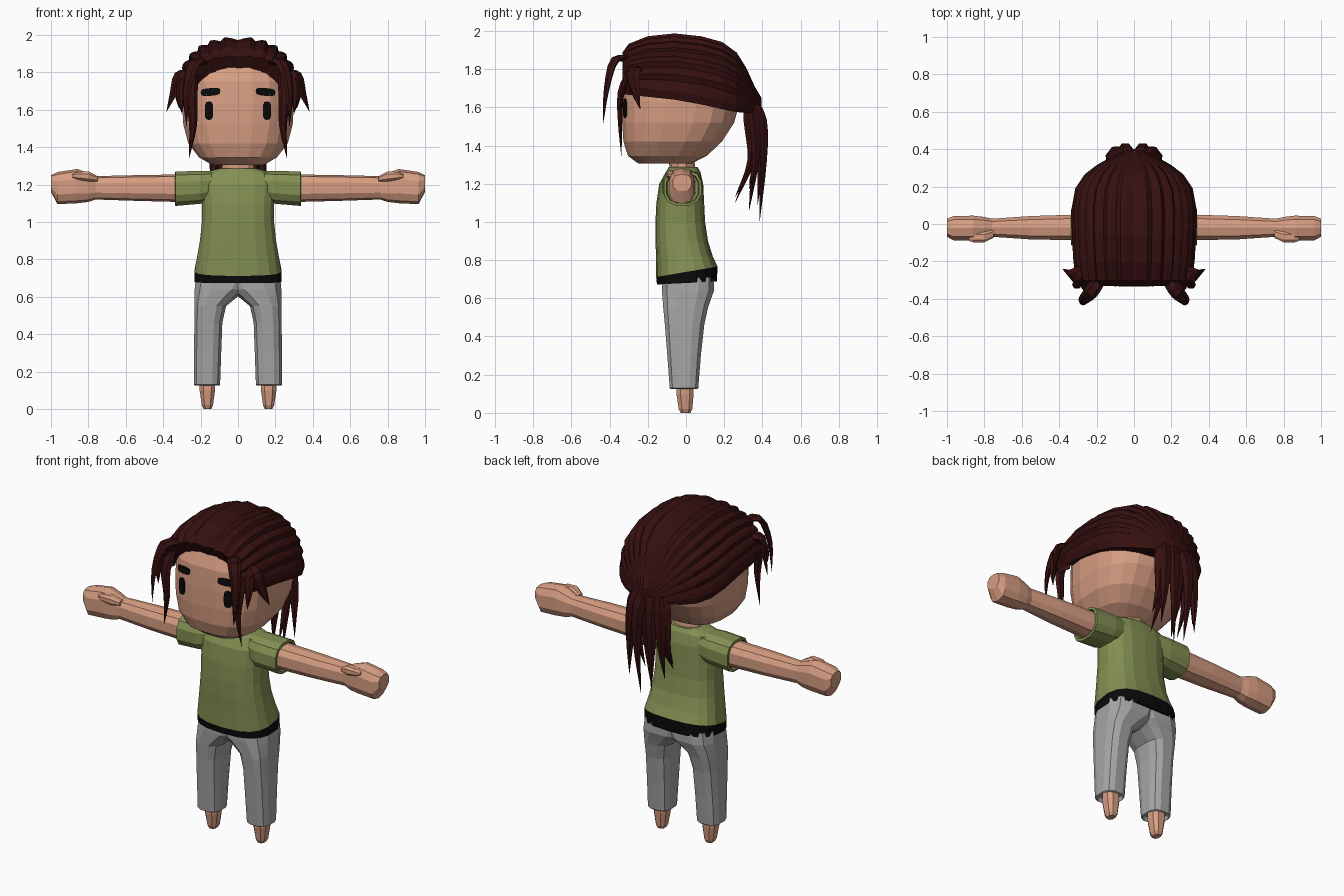
import bpy, bmesh
from math import sin, cos, pi
from mathutils import Vector
from mathutils.bvhtree import BVHTree

if "Cube" in bpy.data.objects:
    bpy.data.objects.remove(bpy.data.objects["Cube"])


def material(name, r, g, b):
    m = bpy.data.materials.new(name)
    m.use_nodes = True
    m.diffuse_color = (r, g, b, 1)
    m.node_tree.nodes["Principled BSDF"].inputs["Base Color"].default_value = (r, g, b, 1)
    return m


SKIN = material("skin", 0.68, 0.34, 0.225)
HAIR = material("dark_red_hair", 0.036, 0.005, 0.005)
SHIRT = material("olive_shirt", 0.225, 0.275, 0.085)
PANTS = material("grey_pants", 0.38, 0.38, 0.38)
BLACK = material("black", 0.003, 0.003, 0.003)


def finish(name, bm, *mats):
    bmesh.ops.recalc_face_normals(bm, faces=bm.faces[:])
    mesh = bpy.data.meshes.new(name)
    bm.to_mesh(mesh)
    bm.free()
    for m in mats:
        mesh.materials.append(m)
    ob = bpy.data.objects.new(name, mesh)
    bpy.context.collection.objects.link(ob)
    return ob


def skin_rings(rings, closed=True, caps=True):
    """Bridge a list of point rings into one surface."""
    bm = bmesh.new()
    vs = [[bm.verts.new(p) for p in r] for r in rings]
    n = len(vs[0])
    for a, b in zip(vs, vs[1:]):
        for i in range(n if closed else n - 1):
            j = (i + 1) % n
            bm.faces.new((a[i], a[j], b[j], b[i]))
    if caps:
        bm.faces.new(vs[0])
        bm.faces.new(vs[-1])
    return bm


def spow(v, e):
    return abs(v) ** e * (1 if v >= 0 else -1)


def loft(rings, axis="z", n=12, power=0.7, side=1):
    """Rounded sections (t, a0, a1, b0, b1) stacked along an axis."""
    out = []
    for t, a0, a1, b0, b1 in rings:
        ring = []
        for i in range(n):
            q = 2 * pi * (i + 0.5) / n
            a = (a0 + a1) / 2 + (a1 - a0) / 2 * spow(cos(q), power)
            b = (b0 + b1) / 2 + (b1 - b0) / 2 * spow(sin(q), power)
            p = (a, b, t) if axis == "z" else (t, a, b)
            ring.append((p[0] * side, p[1], p[2]))
        out.append(ring)
    return skin_rings(out)


def strand(name, path, w, d, across=(1, 0, 0), side=1):
    """Tapered lock of hair along a smooth four-point path."""
    p = [Vector((x * side, y, z)) for x, y, z in path]
    p = [2 * p[0] - p[1]] + p + [2 * p[-1] - p[-2]]
    pts = []
    for k in range(1, len(p) - 2):
        a, b, c, e = p[k - 1:k + 3]
        for s in range(3):
            t = s / 3
            pts.append(0.5 * (2 * b + (c - a) * t + (2 * a - 5 * b + 4 * c - e) * t * t
                              + (3 * b - a - 3 * c + e) * t ** 3))
    pts.append(p[-2])
    rings, last = [], len(pts) - 1
    for i, c in enumerate(pts):
        tan = (pts[min(i + 1, last)] - pts[max(i - 1, 0)]).normalized()
        u = Vector(across)
        u.x *= side
        u = (u - tan * u.dot(tan)).normalized()
        v = tan.cross(u)
        f = i / last
        size = min(1, 0.6 + 1.6 * f) * max(0.02, 1 - f ** 2.2)
        rings.append([c + (u * w * cos(q * pi / 3) + v * d * sin(q * pi / 3)) * size
                      for q in range(6)])
    return finish(name, skin_rings(rings), HAIR)


# Head and neck
head = loft([
    (1.305, -.14, .14, -.25, .03), (1.345, -.21, .21, -.305, .11),
    (1.42, -.268, .268, -.33, .19), (1.52, -.295, .295, -.337, .255),
    (1.63, -.302, .302, -.337, .285), (1.75, -.295, .295, -.33, .28),
    (1.83, -.25, .25, -.30, .22), (1.89, -.16, .16, -.22, .14)], n=20, power=0.72)
face_tree = BVHTree.FromBMesh(head)
finish("head", head, SKIN)
finish("neck", loft([(1.22, -.10, .10, -.085, .055), (1.36, -.08, .08, -.09, .04)],
                    n=10, power=1), SKIN)


# Eyes and brows: thin plates laid on the face
def plate(name, cx, cz, hw, hh, tilt=0):
    rings = []
    for off in (0.008, 0.0):
        ring = []
        for i in range(12):
            q = 2 * pi * i / 12
            dx, dz = hw * spow(cos(q), 0.6), hh * spow(sin(q), 0.6)
            x, z = cx + dx, cz + dz + tilt * dx
            hit = face_tree.ray_cast(Vector((x, -1, z)), Vector((0, 1, 0)))[0]
            ring.append((x, hit.y - off, z))
        rings.append(ring)
    finish(name, skin_rings(rings), BLACK)


# Shirt body with a black hem
rings = [(.0, -.225, .225, -.14, .15), (.01, -.235, .235, -.152, .162),
         (.02, -.235, .235, -.156, .165), (.82, -.22, .22, -.157, .14),
         (.90, -.206, .206, -.16, .115), (1.0, -.195, .195, -.16, .10),
         (1.1, -.195, .195, -.155, .095), (1.2, -.205, .205, -.14, .09),
         (1.262, -.19, .19, -.105, .075), (1.287, -.10, .10, -.09, .06)]
bm = loft(rings, n=18, power=0.75)
for v in bm.verts:
    if v.co.z < 0.015:
        v.co.z = 0.68 + 0.05 * v.co.y
    elif v.co.z < 0.03:
        v.co.z = 0.738 + 0.17 * v.co.y
for f in bm.faces:
    f.material_index = int(f.calc_center_median().z < 0.745 and
                           all(v.co.z < 0.738 + 0.171 * v.co.y + 1e-3 for v in f.verts))
finish("shirt_body", bm, SHIRT, BLACK)

for side, label in ((1, "left"), (-1, "right")):
    plate(label + "_eye", side * .155, 1.595, .022, .05)
    plate(label + "_brow", side * .147, 1.695, .053, .021, side * -0.08)

    # Sleeve with a recessed opening
    finish(label + "_sleeve", loft([
        (.10, -.10, .07, 1.12, 1.275), (.20, -.125, .085, 1.095, 1.275),
        (.335, -.118, .083, 1.083, 1.272), (.337, -.105, .07, 1.097, 1.258),
        (.315, -.10, .065, 1.10, 1.255)], "x", 12, 0.75, side), SHIRT)

    # Arm, fist and thumb
    finish(label + "_arm", loft([
        (.25, -.09, .055, 1.105, 1.255), (.55, -.085, .045, 1.113, 1.25),
        (.76, -.07, .03, 1.12, 1.245), (.80, -.082, .04, 1.107, 1.262),
        (.86, -.09, .047, 1.10, 1.283), (.965, -.09, .045, 1.095, 1.267),
        (1.0, -.07, .03, 1.16, 1.25)], "x", 10, 0.75, side), SKIN)
    finish(label + "_thumb", loft([
        (.75, -.075, -.03, 1.215, 1.245), (.80, -.10, -.04, 1.215, 1.272),
        (.86, -.10, -.04, 1.225, 1.268), (.885, -.09, -.05, 1.235, 1.255)],
        "x", 8, 0.75, side), SKIN)

    # Trouser leg, widening to meet its twin at the seat
    finish(label + "_trouser_leg", loft([
        (.15, .105, .225, -.07, .05), (.125, .10, .23, -.08, .06),
        (.13, .094, .238, -.087, .066), (.30, .088, .237, -.10, .08),
        (.46, .082, .235, -.113, .098), (.55, .062, .235, -.122, .118),
        (.60, .0, .235, -.126, .135), (.64, -.06, .235, -.13, .15),
        (.71, -.10, .23, -.13, .15)], "z", 12, 0.7, side), PANTS)

    # Foot
    finish(label + "_foot", loft([
        (.0, .142, .185, -.03, .025), (.02, .132, .195, -.04, .035),
        (.10, .12, .208, -.053, .043), (.18, .12, .208, -.053, .043)],
        "z", 8, 0.75, side), SKIN)

    # Locks framing the face
    strand(label + "_long_lock", [(.235, -.29, 1.80), (.25, -.34, 1.68),
           (.24, -.345, 1.52), (.262, -.338, 1.34)], .036, .022, side=side)
    strand(label + "_forward_lock", [(.16, -.27, 1.84), (.235, -.37, 1.85),
           (.275, -.415, 1.70), (.275, -.435, 1.51)], .042, .02, (1, .5, 0), side)
    strand(label + "_outer_lock", [(.25, -.25, 1.80), (.315, -.28, 1.78),
           (.345, -.265, 1.69), (.382, -.24, 1.59)], .05, .025, (.6, .8, 0), side)
    strand(label + "_small_lock", [(.25, -.28, 1.80), (.295, -.315, 1.74),
           (.305, -.335, 1.66), (.30, -.34, 1.58)], .035, .02, side=side)

    # Ponytail locks
    for i, (x, y, tx, ty, tz) in enumerate((
            (.05, .405, .035, .385, 1.0), (.105, .39, .12, .375, 1.09),
            (.085, .34, .095, .257, 1.10), (.125, .365, .145, .33, 1.17))):
        strand(f"{label}_ponytail_lock_{i + 1}", [
            (x * .4, .33, 1.66), (x * .85, y - .01, 1.53), (x, y, 1.32),
            (tx, ty, tz + (0.03 if side < 0 else 0))], .046, .036, side=side)
strand("middle_ponytail_lock", [(0, .33, 1.62), (0, .37, 1.50), (0, .36, 1.30),
                                (.01, .33, 1.06)], .06, .04)

# Hair cap: ridged arches running back to the ponytail
stations = [(-.27, .235, 1.68, 1.77), (-.332, .285, 1.67, 1.89), (-.30, .31, 1.665, 1.935),
            (-.20, .325, 1.655, 1.975), (-.06, .333, 1.64, 1.99), (.08, .335, 1.615, 1.975),
            (.19, .315, 1.59, 1.945), (.265, .265, 1.575, 1.89), (.315, .20, 1.57, 1.81),
            (.36, .12, 1.57, 1.71), (.395, .05, 1.575, 1.65)]
N = 42
rings = []
for k, (y, w, b, t) in enumerate(stations):
    ring = []
    for i in range(N + 1):
        q = pi * i / N
        ridge = 1 if k == 0 else (0.95, 1.0, 0.985)[min(i, N - i) % 3]
        ring.append((w * spow(cos(q), 0.8) * ridge, y,
                     b + (t - b) * abs(sin(q)) ** 0.8 * ridge))
    rings.append(ring)
bm = skin_rings(rings, closed=False, caps=False)
bm.verts.ensure_lookup_table()
for k in range(3, len(stations) - 1):
    a, b = k * (N + 1), (k + 1) * (N + 1)
    bm.faces.new([bm.verts[j] for j in (a, a + N, b + N, b)])
bm.faces.new(bm.verts[-(N + 1):])
finish("hair_cap", bm, HAIR)
